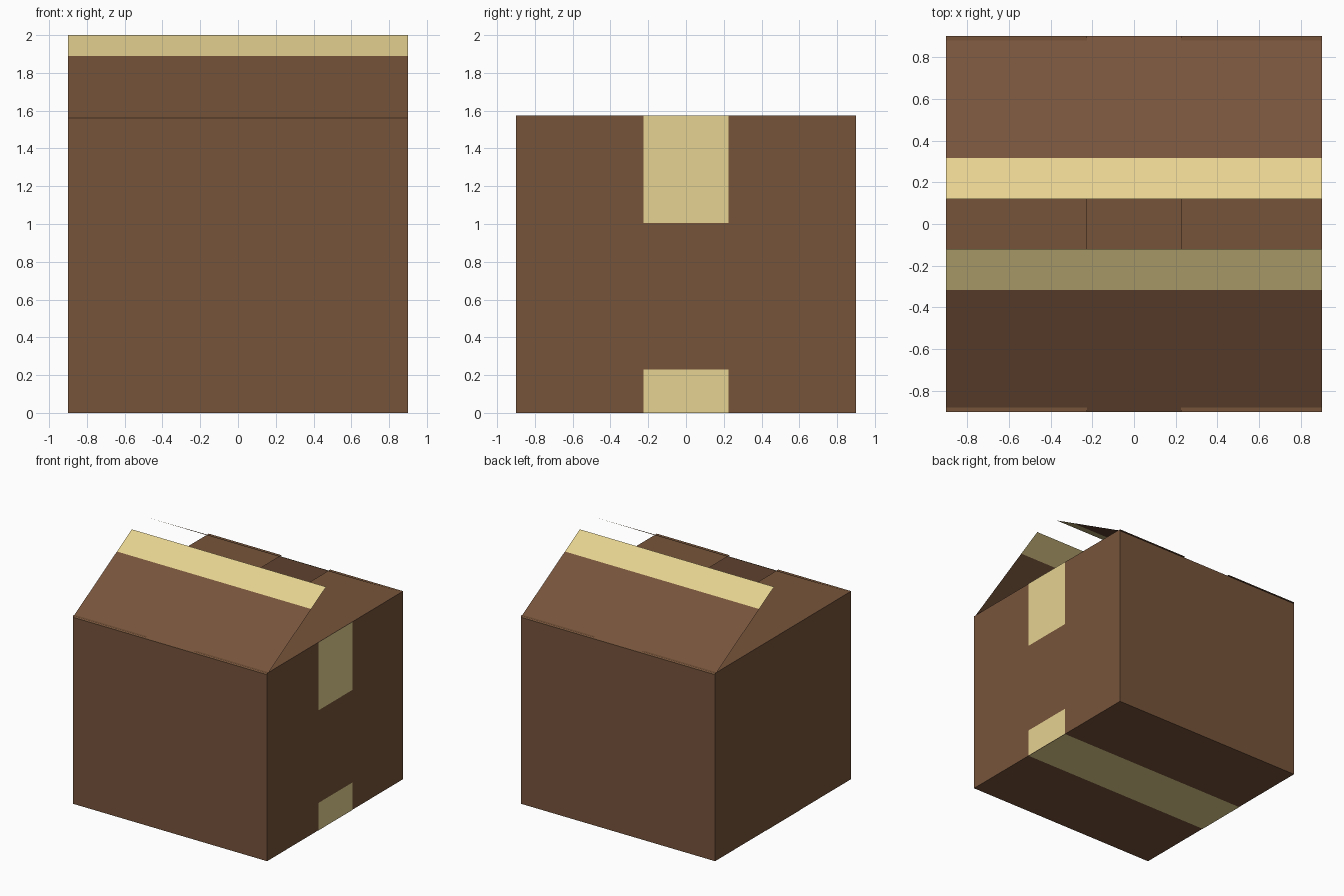
import bpy

if "Cube" in bpy.data.objects:
    bpy.data.objects.remove(bpy.data.objects["Cube"])

H = 0.9          # half width of the box
TOP = 1.574      # top of the side walls
HINGE = 1.562    # hinge height of the long flaps
TAPE_W = 0.225   # half width of the side and bottom tape
GAP = 0.002      # tape stands off the card by this much


def linear(hex_code):
    out = []
    for i in (0, 2, 4):
        c = int(hex_code[i:i + 2], 16) / 255
        out.append(c / 12.92 if c <= 0.04045 else ((c + 0.055) / 1.055) ** 2.4)
    return (*out, 1.0)


def material(name, hex_code):
    m = bpy.data.materials.new(name)
    m.diffuse_color = linear(hex_code)
    m.use_nodes = True
    m.node_tree.nodes["Principled BSDF"].inputs["Base Color"].default_value = m.diffuse_color
    return m


CARD = material("cardboard_brown", "77543b")
TAPE = material("packing_tape", "e6d291")


def sheet(name, quads, mats, indices=None):
    """Card or tape sheet made of separate quads, welded where they meet."""
    verts, faces, lookup = [], [], {}
    for quad in quads:
        face = []
        for p in quad:
            if p not in lookup:
                lookup[p] = len(verts)
                verts.append(p)
            face.append(lookup[p])
        faces.append(face)
    me = bpy.data.meshes.new(name)
    me.from_pydata(verts, [], faces)
    for m in mats:
        me.materials.append(m)
    for i, poly in enumerate(me.polygons):
        poly.material_index = indices[i] if indices else 0
    ob = bpy.data.objects.new(name, me)
    bpy.context.collection.objects.link(ob)
    return ob


# Box body: floor and four walls, open at the top
quads = [((-H, H, 0), (H, H, 0), (H, -H, 0), (-H, -H, 0))]
for s in (-1, 1):
    quads.append(((-s * H, s * -H, 0), (-s * H, s * H, 0),
                  (-s * H, s * H, TOP), (-s * H, s * -H, TOP))[::-1])
    quads.append(((s * H, s * H, 0), (-s * H, s * H, 0),
                  (-s * H, s * H, HINGE), (s * H, s * H, HINGE)))
sheet("box_body", quads, [CARD])

# Short inner flaps, folded flat with a gap between them
for side, s in (("left", -1), ("right", 1)):
    e, t = s * H, s * TAPE_W
    sheet("inner_flap_" + side,
          [((e, -s * H, TOP), (e, s * H, TOP), (t, s * H, TOP), (t, -s * H, TOP))], [CARD])

# Long outer flaps, half open, each with a tape band along its free edge
TIP_Y, BAND_Y = 0.12, 0.317
band_z = HINGE + (2 - HINGE) * (H - BAND_Y) / (H - TIP_Y)
for side, s in (("front", -1), ("back", 1)):
    rows = [(s * H, HINGE), (s * BAND_Y, band_z), (s * TIP_Y, 2.0)]
    quads = [((s * H, y0, z0), (-s * H, y0, z0), (-s * H, y1, z1), (s * H, y1, z1))
             for (y0, z0), (y1, z1) in zip(rows, rows[1:])]
    sheet("outer_flap_" + side, quads, [CARD, TAPE], [0, 1])

# Tape on the right wall: hanging from the top edge, and wrapping up from below
X, W = H + GAP, TAPE_W
for name, z0, z1 in (("upper_side_tape", 1.005, TOP), ("lower_side_tape", 0.0, 0.23)):
    sheet(name, [((X, -W, z0), (X, W, z0), (X, W, z1), (X, -W, z1))], [TAPE])

# Tape along the underside
sheet("bottom_tape", [((-H, W, -GAP), (H, W, -GAP), (H, -W, -GAP), (-H, -W, -GAP))], [TAPE])
